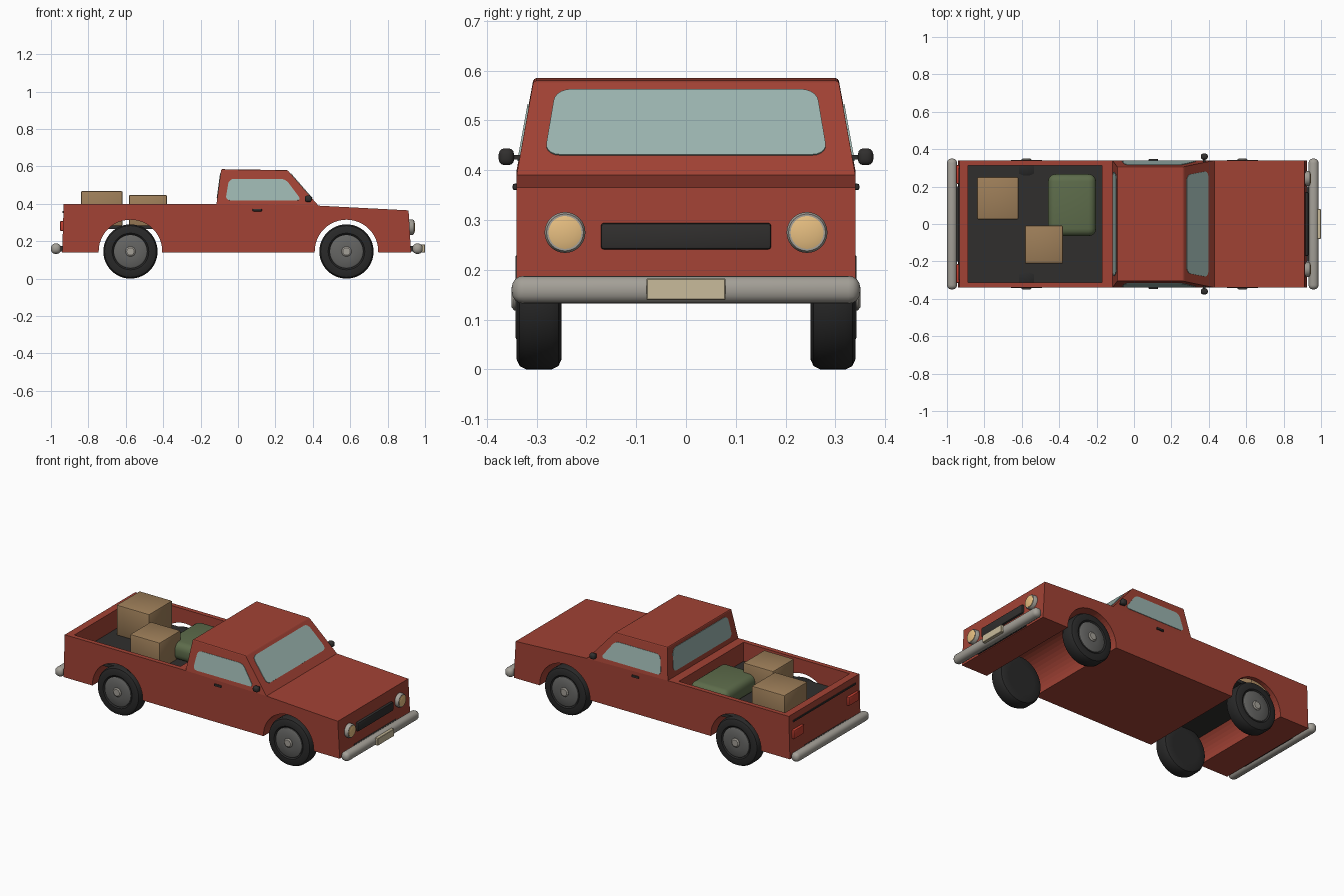
import bpy, bmesh
from math import pi, sin, cos
from mathutils import Vector, Matrix

if "Cube" in bpy.data.objects:
    bpy.data.objects.remove(bpy.data.objects["Cube"])


def mat(name, r, g, b):
    m = bpy.data.materials.new(name)
    m.diffuse_color = (r, g, b, 1)
    m.use_nodes = True
    m.node_tree.nodes["Principled BSDF"].inputs["Base Color"].default_value = m.diffuse_color
    return m


RED = mat("red_paint", .36, .055, .035)
DARK = mat("dark_trim", .03, .028, .027)
TYRE = mat("tyre_rubber", .022, .022, .022)
STEEL = mat("wheel_steel", .13, .13, .125)
CHROME = mat("bumper_metal", .37, .35, .31)
GLASS = mat("glass", .33, .46, .43)
LAMP = mat("lamp", .80, .52, .22)
TAIL = mat("tail_red", .55, .05, .03)
CARD = mat("cardboard", .34, .21, .10)
GREEN = mat("green_canvas", .11, .15, .07)
PLATE = mat("plate", .58, .50, .33)


def finish(bm, name, m, smooth=False):
    bmesh.ops.recalc_face_normals(bm, faces=bm.faces)
    me = bpy.data.meshes.new(name)
    bm.to_mesh(me)
    bm.free()
    o = bpy.data.objects.new(name, me)
    bpy.context.collection.objects.link(o)
    me.materials.append(m)
    if smooth:
        bpy.ops.object.select_all(action='DESELECT')
        o.select_set(True)
        bpy.context.view_layer.objects.active = o
        bpy.ops.object.shade_smooth_by_angle(angle=.6)
    return o


def box(name, m, lo, hi, bevel=0, seg=3):
    bm = bmesh.new()
    lo, hi = Vector(lo), Vector(hi)
    bmesh.ops.create_cube(bm, size=1)
    bmesh.ops.scale(bm, vec=hi - lo, verts=bm.verts)
    bmesh.ops.translate(bm, vec=(lo + hi) / 2, verts=bm.verts)
    if bevel:
        bmesh.ops.bevel(bm, geom=bm.edges[:], offset=bevel, segments=seg,
                        profile=.5, affect='EDGES')
    return finish(bm, name, m, bevel > 0)


def lathe(name, m, profile, centre, axis, n=40):
    """Revolve (radius, distance) points around an x or y axis."""
    bm = bmesh.new()
    rings = []
    for r, d in profile:
        ring = []
        for i in range(n):
            a, b = r * cos(2 * pi * i / n), r * sin(2 * pi * i / n)
            p = Vector((d, a, b)) if axis == 'x' else Vector((a, d, b))
            ring.append(bm.verts.new(p + Vector(centre)))
        rings.append(ring)
    for p, q in zip(rings, rings[1:]):
        for i in range(n):
            j = (i + 1) % n
            bm.faces.new((p[i], p[j], q[j], q[i]))
    bm.faces.new(rings[0])
    bm.faces.new(rings[-1])
    return finish(bm, name, m, True)


def pane(name, pts, out, radius=.03):
    """Thin glass panel with rounded corners, lying on the cab surface."""
    bm = bmesh.new()
    out = Vector(out).normalized()
    f = bm.faces.new([bm.verts.new(Vector(p) - out * .004) for p in pts])
    bmesh.ops.bevel(bm, geom=bm.verts[:], offset=radius, segments=5,
                    profile=.5, affect='VERTICES')
    r = bmesh.ops.extrude_face_region(bm, geom=bm.faces[:])
    bmesh.ops.translate(bm, vec=out * .007,
                        verts=[v for v in r['geom'] if isinstance(v, bmesh.types.BMVert)])
    return finish(bm, name, GLASS)


W = .34
AXLES = (-.575, .58)

# body: side profile with wheel arches, extruded across the width
prof = [(.925, .14), (.912, .365), (.43, .39), (-.115, .40), (-.932, .40), (-.94, .14)]
for ax in AXLES:
    prof += [(ax - .17 * cos(pi * i / 24), .145 + .17 * sin(pi * i / 24)) for i in range(25)]
    prof[-25] = (ax - .17, .14)
    prof[-1] = (ax + .17, .14)
bm = bmesh.new()
face = bm.faces.new([bm.verts.new((x, -W, z)) for x, z in prof])
r = bmesh.ops.extrude_face_region(bm, geom=[face])
bmesh.ops.translate(bm, vec=(0, 2 * W, 0),
                    verts=[v for v in r['geom'] if isinstance(v, bmesh.types.BMVert)])
body = finish(bm, "body", RED)

# open bed cut out of the body
cutter = box("bed_cutter", DARK, (-.887, -.312, .27), (-.17, .312, .5))
cutter.hide_render = True
cutter.hide_set(True)
cut = body.modifiers.new("bed", 'BOOLEAN')
cut.object = cutter
cut.operation = 'DIFFERENCE'
cut.solver = 'EXACT'
bpy.context.view_layer.objects.active = body
bpy.ops.object.modifier_apply(modifier="bed")
bpy.data.objects.remove(cutter)
box("bed_floor", DARK, (-.888, -.313, .265), (-.169, .313, .284))

# cab: tapered block
bm = bmesh.new()
cab = [(-.115, W, .40), (.43, W, .39), (.265, .306, .58), (-.09, .306, .585)]
a = [bm.verts.new(p) for p in cab]
b = [bm.verts.new((x, -y, z)) for x, y, z in cab]
bm.faces.new(a)
bm.faces.new(b)
for i in range(4):
    j = (i + 1) % 4
    bm.faces.new((a[i], a[j], b[j], b[i]))
bmesh.ops.bevel(bm, geom=[e for e in bm.edges if all(v.co.z > .5 for v in e.verts)],
                offset=.006, segments=2, profile=.5, affect='EDGES')
finish(bm, "cab", RED)

# windows
side = lambda z: W - (z - .395) * .034 / .188
fx = lambda z: .43 - (z - .39) * .165 / .19
rx = lambda z: -.115 + (z - .40) * .025 / .185
for s, tag in ((-1, "right"), (1, "left")):
    pane("side_window_" + tag, [(x, s * side(z), z) for x, z in
         ((-.067, .418), (.34, .418), (.255, .532), (-.048, .532))], (0, s, .18), .025)
for name, fn, out in (("windscreen", fx, (.19, 0, .165)), ("rear_window", rx, (-.185, 0, .025))):
    pane(name, [(fn(z), y, z) for y, z in
         ((-.284, .43), (.284, .43), (.262, .561), (-.262, .561))], out)

# wheels, handles, mirrors, lamps on both sides
for s, tag in ((-1, "right"), (1, "left")):
    for ax, pos in zip(AXLES, ("rear", "front")):
        c = (ax, 0, .145)
        lathe(f"{pos}_tyre_{tag}", TYRE,
              [(r, s * d) for r, d in ((.09, .25), (.125, .25), (.138, .256), (.145, .27),
               (.145, .32), (.138, .334), (.125, .34), (.098, .34), (.09, .333))], c, 'y', 48)
        lathe(f"{pos}_rim_{tag}", STEEL,
              [(r, s * d) for r, d in ((.088, .30), (.088, .338), (.082, .342), (.03, .342))], c, 'y')
        lathe(f"{pos}_hubcap_{tag}", CHROME,
              [(r, s * d) for r, d in ((.027, .33), (.027, .345), (.02, .35))], c, 'y', 24)
    y0, y1 = sorted((s * .335, s * .348))
    box("door_handle_" + tag, DARK, (.078, y0, .36), (.128, y1, .373), .004, 2)
    y0, y1 = sorted((s * .345, s * .376))
    box("mirror_" + tag, DARK, (.357, y0, .41), (.395, y1, .444), .012)
    y0, y1 = sorted((s * .32, s * .35))
    box("mirror_arm_" + tag, DARK, (.37, y0, .421), (.382, y1, .431))
    c = (0, s * .243, .275)
    lathe("headlight_rim_" + tag, CHROME,
          [(.041, .90), (.041, .934), (.037, .94), (.033, .94)], c, 'x', 32)
    lathe("headlight_" + tag, LAMP, [(.033, .92), (.033, .942), (.02, .946)], c, 'x', 32)
    y0, y1 = sorted((s * .215, s * .315))
    box("tail_light_" + tag, TAIL, (-.951, y0, .255), (-.925, y1, .308), .005, 2)

# front and rear trim
box("grille", DARK, (.90, -.171, .241), (.932, .171, .294), .006, 2)
box("tailgate_line", DARK, (-.938, -.30, .352), (-.92, .30, .362))
box("front_bumper", CHROME, (.933, -.35, .132), (.987, .35, .188), .024, 4)
box("rear_bumper", CHROME, (-1, -.35, .132), (-.946, .35, .188), .024, 4)
box("front_bumper_mount", DARK, (.90, -.2, .145), (.945, .2, .175))
box("rear_bumper_mount", DARK, (-.955, -.2, .145), (-.92, .2, .175))
box("front_plate", PLATE, (.98, -.079, .139), (1, .079, .183), .002, 1)

# cargo
box("large_box", CARD, (-.84, .025, .282), (-.617, .25, .468), .008, 2)
box("small_box", CARD, (-.583, -.212, .282), (-.38, -.008, .448), .008, 2)
box("canvas_bag", GREEN, (-.46, -.065, .282), (-.203, .267, .39), .04, 4)
